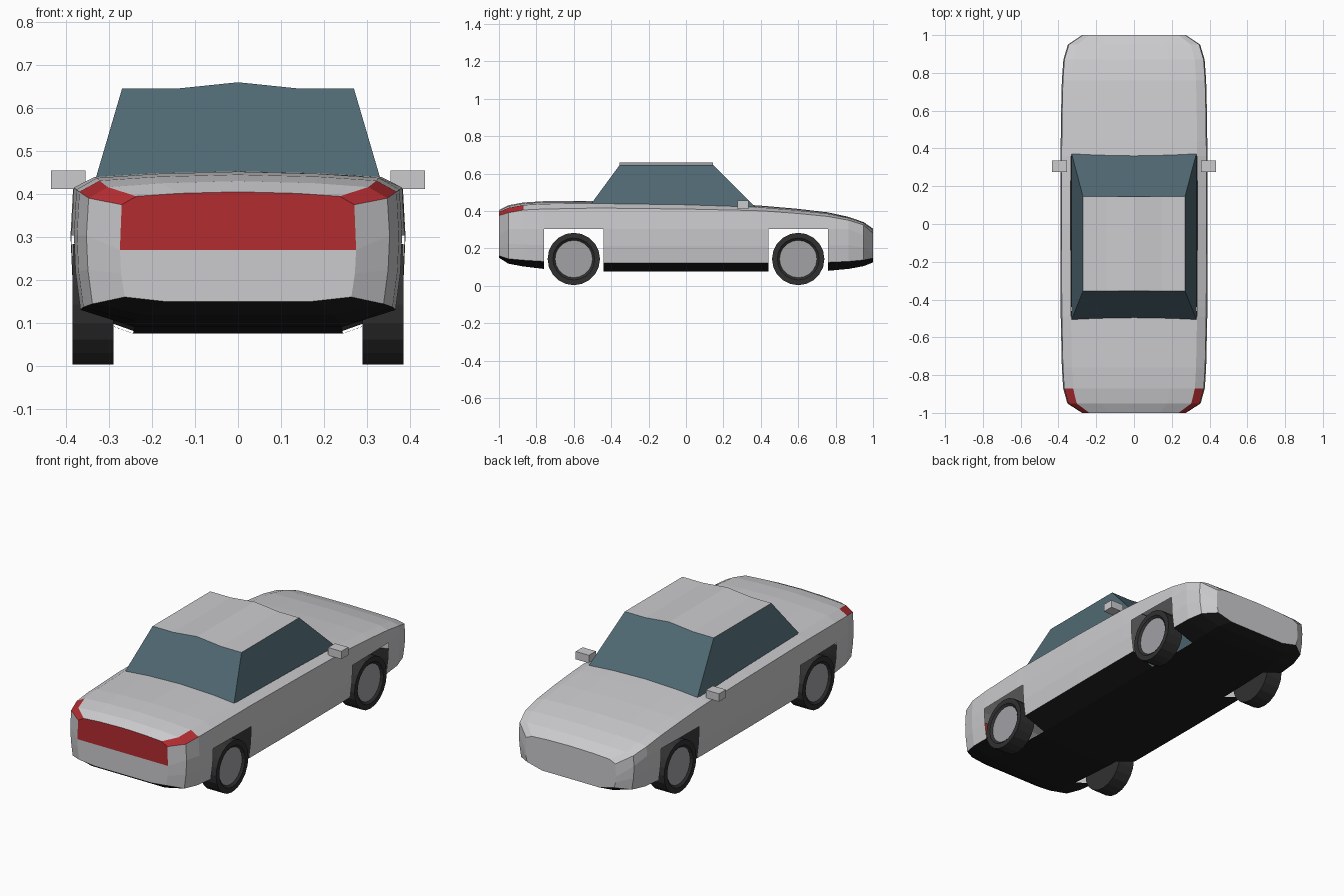
import bpy, bmesh, math
from mathutils import Matrix

cube = bpy.data.objects.get("Cube")
if cube:
    bpy.data.objects.remove(cube, do_unlink=True)


def material(name, r, g, b):
    m = bpy.data.materials.new(name)
    m.use_nodes = True
    m.diffuse_color = (r, g, b, 1)
    m.node_tree.nodes["Principled BSDF"].inputs["Base Color"].default_value = (r, g, b, 1)
    return m


paint = material("silver_paint", .6, .6, .62)
red = material("red_light", .45, .025, .03)
black = material("black_trim", .012, .012, .012)
glass = material("blue_glass", .08, .14, .17)
rubber = material("dark_rubber", .03, .03, .03)
metal = material("wheel_metal", .36, .36, .38)


def finish(bm, name, *mats):
    bmesh.ops.recalc_face_normals(bm, faces=bm.faces)
    mesh = bpy.data.meshes.new(name)
    bm.to_mesh(mesh)
    bm.free()
    for m in mats:
        mesh.materials.append(m)
    obj = bpy.data.objects.new(name, mesh)
    bpy.context.scene.collection.objects.link(obj)
    return obj


# Body stations: y, half width, crown height, shoulder height, floor height
STATIONS = [
    (-1, .275, .405, .375, .15), (-.95, .353, .43, .39, .118),
    (-.87, .375, .445, .405, .103), (-.76, .382, .452, .41, .09),
    (-.49, .388, .453, .415, .075), (-.44, .388, .452, .415, .075),
    (0, .39, .445, .41, .075), (.36, .389, .431, .402, .075),
    (.44, .388, .425, .398, .075), (.6, .386, .411, .386, .077),
    (.76, .382, .392, .37, .08), (.87, .374, .368, .35, .09),
    (.95, .35, .34, .325, .105), (1, .275, .305, .28, .125),
]
WAIST = {-1: .27, .95: .27, 1: .21}


def half_section(y, w, crown, shoulder, floor):
    waist = WAIST.get(y, .303)
    sill = floor / 2 + .085
    edge = shoulder + .65 * (crown - shoulder)
    return [(0, crown), (.5 * w, crown * .65 + edge * .35), (.86 * w, edge),
            (.985 * w, shoulder), (w, waist), (.99 * w, (waist + sill) / 2),
            (.96 * w, sill), (.63 * w, floor), (0, floor)]


# Body shell, open at the wheel arches and below the cabin
bm = bmesh.new()
rings = []
for st in STATIONS:
    half = half_section(*st)
    outline = half + [(-x, z) for x, z in half[-2:0:-1]]
    rings.append([bm.verts.new((x, st[0], z)) for x, z in outline])
count = len(rings[0])
for j, (a, b) in enumerate(zip(rings, rings[1:])):
    mid = (STATIONS[j][0] + STATIONS[j + 1][0]) / 2
    for i in range(count):
        strip = min(i, count - 1 - i)
        arch = .44 < abs(mid) < .76 and 4 <= strip <= 6
        cabin_hole = -.49 < mid < .36 and strip < 2
        if arch or cabin_hole:
            continue
        n = (i + 1) % count
        f = bm.faces.new((a[i], a[n], b[n], b[i]))
        if strip >= 6:
            f.material_index = 2
        elif strip == 2 and mid < -.87:
            f.material_index = 1
# End panels, with the red light panel on one end
for ring, is_light in ((rings[0], True), (rings[-1], False)):
    for k in range(count // 2):
        corners = [ring[k], ring[k + 1], ring[-k - 1], ring[-k]]
        f = bm.faces.new(list(dict.fromkeys(corners)))
        f.material_index = 1 if is_light and k < 4 else 0
finish(bm, "body", paint, red, black)

# Cabin: glass sides and painted roof
bm = bmesh.new()
roof_line = [(-.27, .645), (-.145, .645), (0, .66), (.145, .645), (.27, .645)]
lows, tops = [], []
for low_y, low_z, top_y in ((-.51, .434), (.38, .412)) and ((-.51, .434, -.355), (.38, .412, .145)):
    lows.append([bm.verts.new((x, low_y, low_z)) for x in (-.332, .332)])
    tops.append([bm.verts.new((x, top_y, z)) for x, z in roof_line])
    bm.faces.new(lows[-1] + tops[-1][::-1])
for s in (0, -1):
    bm.faces.new((lows[0][s], lows[1][s], tops[1][s], tops[0][s]))
for i in range(len(roof_line) - 1):
    f = bm.faces.new((tops[0][i], tops[0][i + 1], tops[1][i + 1], tops[1][i]))
    f.material_index = 1
finish(bm, "cabin", glass, paint)


# Wheel: a turned tyre profile with a recessed metal hub
def wheel(name, side, y):
    bm = bmesh.new()
    sides = 20
    profile = [(.29, .105), (.29, .14), (.385, .14), (.385, .112), (.375, .1)]
    loops = []
    for x, r in profile:
        loops.append([bm.verts.new((side * x, y + r * math.cos(t), .143 + r * math.sin(t)))
                      for t in (math.tau * i / sides for i in range(sides))])
    for a, b in zip(loops, loops[1:]):
        for i in range(sides):
            n = (i + 1) % sides
            bm.faces.new((a[i], a[n], b[n], b[i]))
    bm.faces.new(loops[0])
    bm.faces.new(loops[-1]).material_index = 1
    finish(bm, name, rubber, metal)


# Door mirror
def mirror(name, side):
    bm = bmesh.new()
    place = Matrix.Translation((side * .395, .305, .433))
    bmesh.ops.create_cube(bm, size=1, matrix=place @ Matrix.Diagonal((.08, .06, .043, 1)))
    finish(bm, name, paint)


for label, side in (("left", 1), ("right", -1)):
    wheel("front_wheel_" + label, side, -.6)
    wheel("back_wheel_" + label, side, .6)
    mirror("door_mirror_" + label, side)
